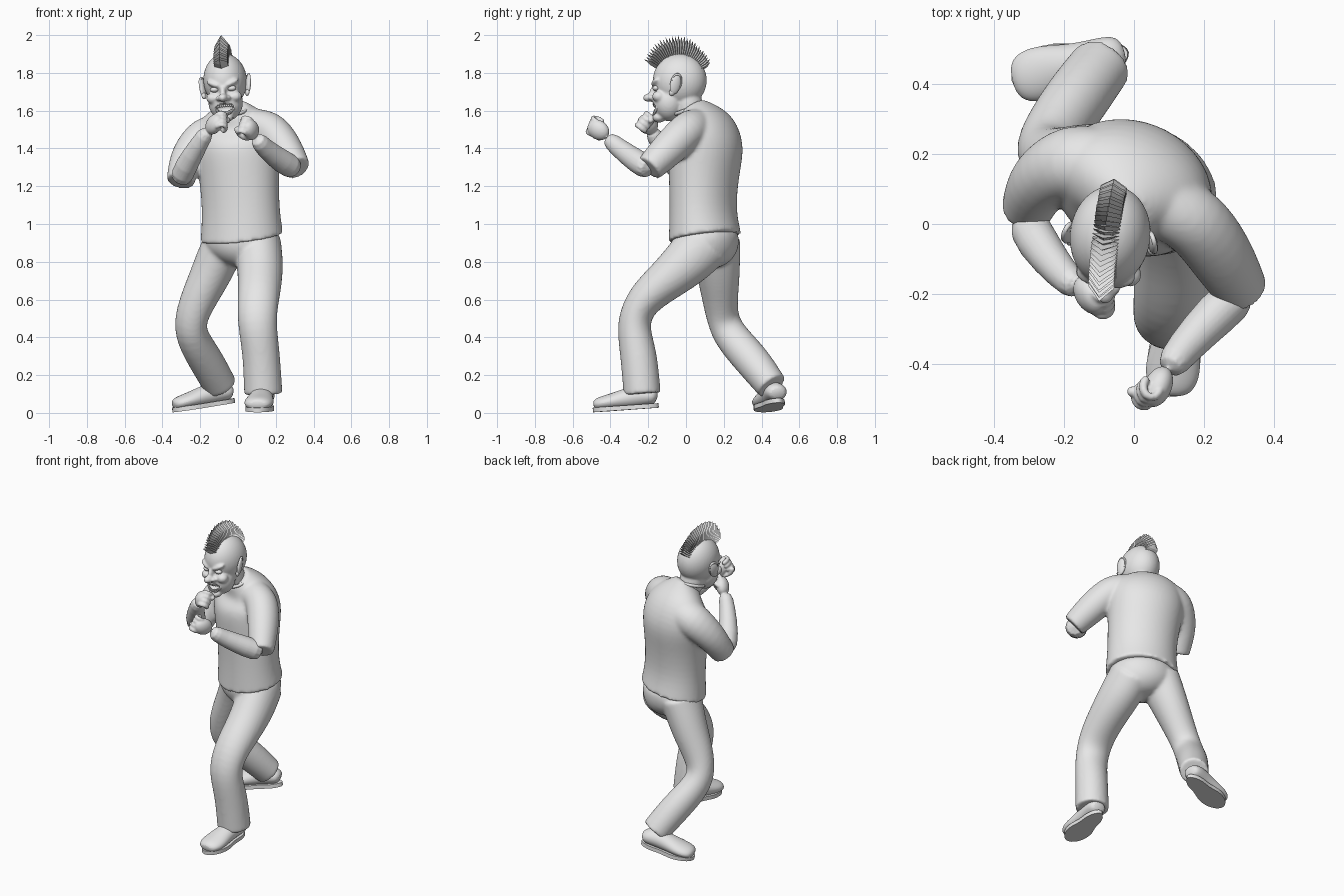
import bpy, bmesh, math
from mathutils import Vector, Matrix

cube = bpy.data.objects.get("Cube")
if cube:
    bpy.data.objects.remove(cube)

GREY = (0.8, 0.8, 0.8, 1)
grey = bpy.data.materials.new("plain grey")
grey.use_nodes = True
grey.diffuse_color = GREY
grey.node_tree.nodes["Principled BSDF"].inputs["Base Color"].default_value = GREY


def finish(bm, name, smooth=True, subsurf=0, voxel=0, relax=0):
    """Turn a bmesh into an object with the usual modifiers."""
    bmesh.ops.recalc_face_normals(bm, faces=bm.faces)
    mesh = bpy.data.meshes.new(name)
    bm.to_mesh(mesh)
    bm.free()
    mesh.materials.append(grey)
    for p in mesh.polygons:
        p.use_smooth = smooth
    if smooth and not voxel:
        mesh.set_sharp_from_angle(angle=math.radians(50))
    ob = bpy.data.objects.new(name, mesh)
    bpy.context.scene.collection.objects.link(ob)
    if subsurf:
        m = ob.modifiers.new("round", 'SUBSURF')
        m.levels = m.render_levels = subsurf
    if voxel:
        m = ob.modifiers.new("fuse", 'REMESH')
        m.mode = 'VOXEL'
        m.voxel_size = voxel
        m.use_smooth_shade = True
    if relax:
        m = ob.modifiers.new("relax", 'SMOOTH')
        m.iterations = relax
    return ob


def loft(bm, rings, ref, sides=12, sharp=False):
    """Tube through (x, y, z, a, b) rings; radius a lies along ref."""
    crease = bm.edges.layers.float.get("crease_edge") or bm.edges.layers.float.new("crease_edge")
    pts = [Vector(r[:3]) for r in rings]
    loops = []
    for i, r in enumerate(rings):
        t = (pts[min(i + 1, len(pts) - 1)] - pts[max(i - 1, 0)]).normalized()
        u = Vector(ref)
        u = (u - t * u.dot(t)).normalized()
        v = t.cross(u)
        loops.append([bm.verts.new(pts[i] + u * r[3] * math.cos(k * math.tau / sides)
                                   + v * r[-1] * math.sin(k * math.tau / sides)) for k in range(sides)])
    for lo, hi in zip(loops, loops[1:]):
        for k in range(sides):
            j = (k + 1) % sides
            bm.faces.new((lo[k], lo[j], hi[j], hi[k]))
    for cap in (loops[0], loops[-1]):
        face = bm.faces.new(cap)
        if sharp:
            for e in face.edges:
                e[crease] = 1


def blob(bm, loc, size, frame=Matrix(), tilt=(0, 0, 0)):
    rot = Matrix.Rotation(tilt[2], 4, 'Z') @ Matrix.Rotation(tilt[1], 4, 'Y') @ Matrix.Rotation(tilt[0], 4, 'X')
    bmesh.ops.create_uvsphere(bm, u_segments=20, v_segments=12, radius=1,
                              matrix=frame @ Matrix.Translation(loc) @ rot @ Matrix.Diagonal((*size, 1)))


def torus(name, frame, major, minor):
    bm = bmesh.new()
    n, m = 28, 8
    grid = [[bm.verts.new(frame @ Vector(((major + minor * math.cos(q * math.tau / m)) * math.cos(p * math.tau / n),
                                          (major + minor * math.cos(q * math.tau / m)) * math.sin(p * math.tau / n),
                                          minor * math.sin(q * math.tau / m)))) for q in range(m)] for p in range(n)]
    for p in range(n):
        for q in range(m):
            a, b = (p + 1) % n, (q + 1) % m
            bm.faces.new((grid[p][q], grid[a][q], grid[a][b], grid[p][b]))
    return finish(bm, name)


# Shirt: twisted torso fused with two sleeves; the hem dips toward the right
bm = bmesh.new()
loft(bm, [(.02, .1, .925, .23, .19), (.015, .088, 1.08, .213, .17), (.005, .095, 1.28, .224, .185),
          (-.005, .108, 1.42, .245, .203), (-.012, .1, 1.52, .232, .157), (-.02, .06, 1.568, .17, .112),
          (-.035, .03, 1.612, .085, .08)], (.92, -.4, 0), 16, True)
for v in bm.verts:
    if v.co.z < 1:
        v.co.z += v.co.x * .1 + (v.co.y - .1) * .06
loft(bm, [(.09, .05, 1.515, .1), (.175, .015, 1.505, .105), (.25, -.09, 1.4, .1), (.31, -.195, 1.295, .078)],
     (0, 0, 1), 12, True)
loft(bm, [(-.08, .165, 1.48, .11), (-.185, .185, 1.465, .117), (-.275, .125, 1.36, .1), (-.305, .04, 1.225, .077)],
     (0, 0, 1), 12, True)
finish(bm, "shirt", subsurf=2, voxel=.01, relax=8)

# Trousers: pelvis fused with a forward leg and a trailing leg
bm = bmesh.new()
loft(bm, [(.02, .1, 1.0, .2, .17), (.022, .1, .9, .217, .186), (.012, .11, .82, .19, .16), (0, .11, .765, .1, .08)],
     (.94, -.34, 0), 16)
loft(bm, [(.105, .1, .9, .128, .15), (.115, .01, .8, .13, .14), (.118, -.1, .705, .122, .115),
          (.108, -.225, .605, .115, .1), (.098, -.288, .48, .107, .09), (.124, -.25, .32, .102, .102),
          (.134, -.232, .1, .106, .103)], (1, 0, 0), 12, True)
loft(bm, [(-.07, .15, .9, .12, .145), (-.115, .165, .8, .118, .128), (-.16, .175, .7, .11, .114),
          (-.245, .185, .53, .094, .088), (-.258, .22, .42, .09, .095), (-.17, .35, .28, .098, .102),
          (-.092, .455, .14, .092, .086)], (1, 0, 0), 12, True)
finish(bm, "trousers", subsurf=2, voxel=.01, relax=8)

# Shoes: flat waisted sole and rounded upper, built along local +X
def shoe(name, x, y, heading, pitch, half):
    frame = (Matrix.Translation((x, y, half * math.sin(pitch) + .003)) @ Matrix.Rotation(heading, 4, 'Z')
             @ Matrix.Rotation(pitch, 4, 'Y'))
    bm = bmesh.new()
    outline = []
    for k in range(32):
        c, s = math.cos(k * math.tau / 32), math.sin(k * math.tau / 32)
        width = .077 * (1 + .2 * c - .2 * math.exp(-((c + .2) / .35) ** 2))
        outline.append(bm.verts.new(frame @ Vector((half * c, width * s, 0))))
    base = bm.faces.new(outline)
    top = bmesh.ops.extrude_face_region(bm, geom=[base])["geom"]
    up = frame.to_3x3() @ Vector((0, 0, .024))
    bmesh.ops.translate(bm, vec=up, verts=[g for g in top if isinstance(g, bmesh.types.BMVert)])
    finish(bm, name + "_sole")
    bm = bmesh.new()
    rings = [(-.97, .05, .04, .03), (-.8, .065, .062, .05), (-.4, .07, .062, .06), (0, .06, .067, .055),
             (.45, .048, .084, .044), (.8, .042, .075, .038), (.97, .036, .042, .024)]
    loft(bm, [(*(frame @ Vector((half * r[0], 0, r[1]))), r[2], r[3]) for r in rings],
         frame.to_3x3() @ Vector((0, 1, 0)))
    finish(bm, name + "_upper", subsurf=2)


shoe("front_shoe", .122, -.318, math.atan2(-.34, -.04), .07, .176)
shoe("rear_shoe", -.18, .45, math.atan2(-.08, -.325), .15, .172)

# Forearms ending in curled fists
def arm(name, path, centre, aim, palm):
    d = Vector(aim).normalized()
    n = Vector(palm)
    n = (n - d * n.dot(d)).normalized()
    s = d.cross(n)
    frame = (Matrix.Translation(centre) @ Matrix((d, s, n)).transposed().to_4x4() @ Matrix.Scale(1.16, 4))
    bm = bmesh.new()
    loft(bm, path, (0, 0, 1))
    blob(bm, (0, 0, .004), (.056, .046, .034), frame)
    for i in range(4):
        w = (i - 1.5) * .022
        knuckles = [(.01, 0), (.05, .002), (.056, .03), (.032, .048), (.002, .042)]
        loft(bm, [(*(frame @ Vector((p, w, q))), .0155) for p, q in knuckles], s, 8)
    thumb = [(-.03, .03, .005), (.005, .046, .03), (.03, .03, .055), (.038, .008, .06)]
    loft(bm, [(*(frame @ Vector(p)), .017) for p in thumb], d, 8)
    finish(bm, name, subsurf=1, voxel=.005, relax=3)


arm("left_forearm_and_fist", [(.315, -.185, 1.285, .065), (.24, -.25, 1.325, .068), (.135, -.36, 1.405, .052),
    (.095, -.42, 1.46, .046)], (.072, -.466, 1.497), (-.3, -.75, .4), (-.75, .4, .1))
arm("right_forearm_and_fist", [(-.31, .02, 1.22, .062), (-.28, -.05, 1.3, .065), (-.2, -.15, 1.435, .048),
    (-.155, -.185, 1.5, .044)], (-.13, -.205, 1.53), (.45, -.55, .45), (.6, .4, -.3))

# Head: everything below is placed in a turned and tilted head frame
HEAD = (Matrix.Translation((-.066, -.037, 1.73)) @ Matrix.Rotation(-.12, 4, 'Z') @ Matrix.Rotation(-.08, 4, 'Y'))
bm = bmesh.new()
blob(bm, (0, .004, .03), (.118, .147, .144), HEAD)
blob(bm, (0, -.052, -.085), (.094, .088, .102), HEAD)
blob(bm, (0, -.105, -.168), (.042, .036, .026), HEAD)
blob(bm, (0, -.16, -.062), (.025, .032, .022), HEAD)
blob(bm, (0, -.135, -.03), (.016, .022, .04), HEAD, (-.35, 0, 0))
for side in (-1, 1):
    blob(bm, (side * .046, -.118, .014), (.046, .024, .016), HEAD, (0, -side * .4, side * .3))
    blob(bm, (side * .06, -.1, -.06), (.036, .036, .03), HEAD)
    blob(bm, (side * .025, -.142, -.064), (.015, .018, .014), HEAD)
loft(bm, [(-.045, .035, 1.55, .08), (-.055, .01, 1.64, .077), (-.06, -.01, 1.72, .08)], (1, 0, 0), 16)
head = finish(bm, "head", subsurf=1, voxel=.007, relax=4)

# Open grinning mouth
MOUTH = HEAD @ Matrix.Translation((.002, -.131, -.12))
bm = bmesh.new()
blob(bm, (0, 0, 0), (.056, .04, .03), MOUTH)
cutter = finish(bm, "mouth_cutter")
cutter.hide_render = True
cutter.hide_set(True)
cut = head.modifiers.new("mouth", 'BOOLEAN')
cut.operation = 'DIFFERENCE'
cut.object = cutter

# Lips bend back and up at the corners
lips = torus("lips", Matrix.Diagonal((1, 1, .54, 1)) @ Matrix.Rotation(math.pi / 2, 4, 'X'), .054, .007)
for v in lips.data.vertices:
    x = v.co.x
    v.co = MOUTH @ (v.co + Vector((0, 8 * x * x - .002, 5 * x * x - .005)))

# Teeth and eyes
bm = bmesh.new()
for row in (-1, 1):
    for i in range(-4, 5):
        x = i * .0105
        blob(bm, (x, x * x * 8, row * (.02 - x * x * 5) + x * x * 4 - .003), (.0056, .005, .01), MOUTH)
finish(bm, "teeth")
bm = bmesh.new()
for side in (-1, 1):
    blob(bm, (side * .046, -.116, -.015), (.024, .019, .015), HEAD)
finish(bm, "eyes")

# Ears: a cupped disc with a raised rim
for side, label in ((-1, "right"), (1, "left")):
    frame = (HEAD @ Matrix.Translation((side * .121, -.005, .0)) @ Matrix.Rotation(side * .4, 4, 'Z')
             @ Matrix.Rotation(side * .18, 4, 'Y') @ Matrix.Rotation(-.15, 4, 'X'))
    bm = bmesh.new()
    blob(bm, (0, 0, 0), (.014, .029, .054), frame)
    blob(bm, (-side * .004, -.008, -.046), (.011, .016, .018), frame)
    finish(bm, label + "_ear")
    torus(label + "_ear_rim", frame @ Matrix.Translation((0, .003, .01)) @ Matrix.Diagonal((1, .62, 1, 1))
          @ Matrix.Rotation(math.pi / 2, 4, 'Y'), .044, .007)

# Collar
torus("collar", Matrix.Translation((-.042, .02, 1.61)) @ Matrix.Rotation(.35, 4, 'X'), .085, .01)

# Mohawk: a fan of pointed chevron blades over the skull
bm = bmesh.new()
COUNT = 30
for i in range(COUNT):
    f = i / (COUNT - 1)
    angle = math.radians(58 - 119 * f)
    tip = .217 + .025 * math.sin(math.pi * min(1, f * 1.3)) - .02 * max(0, f - .6) / .4
    tip -= .005 * (i % 2)
    frame = HEAD @ Matrix.Translation((0, 0, .03)) @ Matrix.Rotation(angle, 4, 'X')
    shoulder = .125 + (tip - .125) * .55
    rows = [[bm.verts.new(frame @ Vector((x, y, z))) for x, y in
             ((-.037, .006), (0, -.012), (.037, .006), (0, .008))] for z in (.125, shoulder)]
    apex = bm.verts.new(frame @ Vector((0, -.004, tip)))
    bm.faces.new(rows[0])
    for k in range(4):
        j = (k + 1) % 4
        bm.faces.new((rows[0][k], rows[0][j], rows[1][j], rows[1][k]))
        bm.faces.new((rows[1][k], rows[1][j], apex))
finish(bm, "mohawk", smooth=False)
